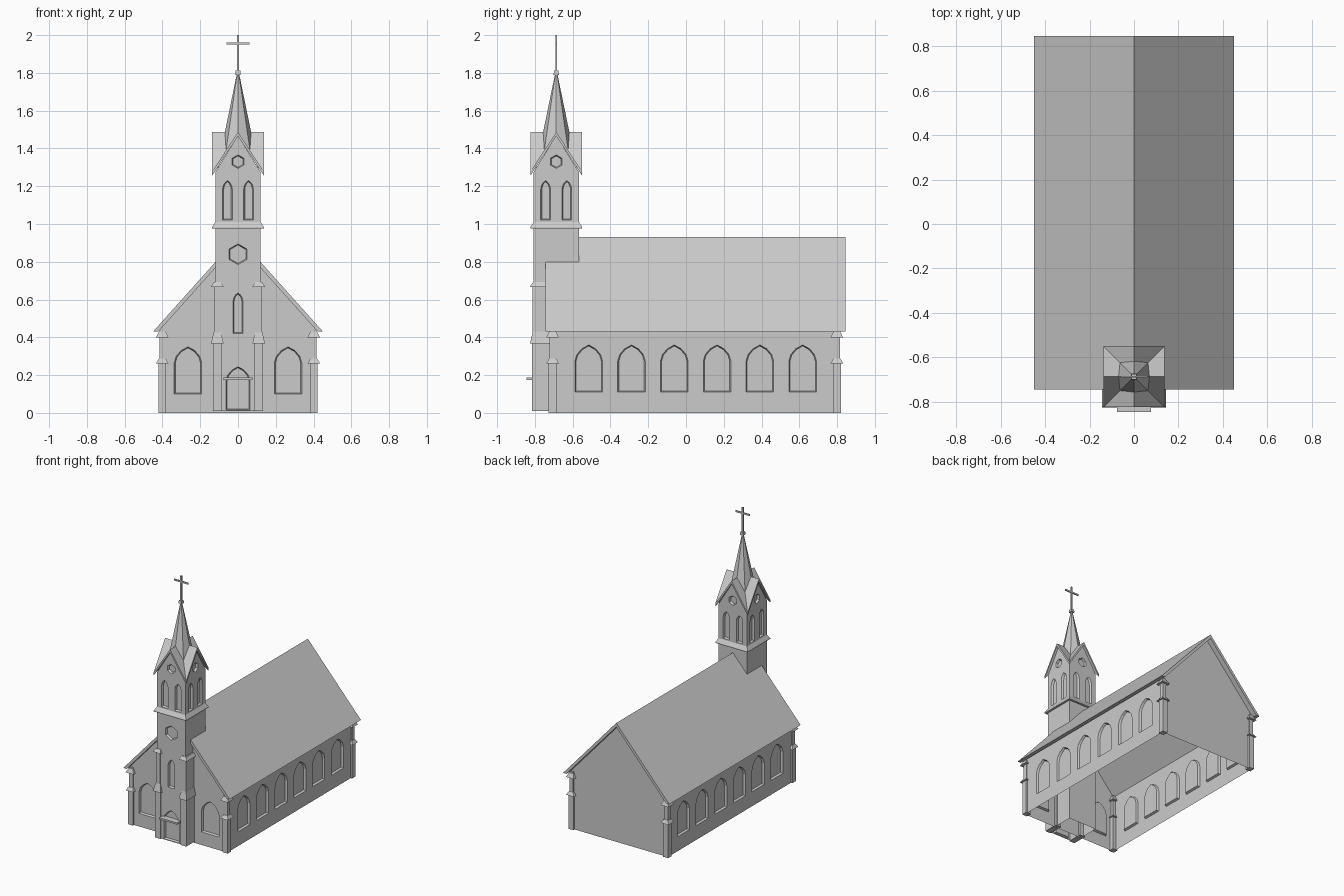
import bpy, bmesh, math
from mathutils import Matrix, Vector

if "Cube" in bpy.data.objects:
    bpy.data.objects.remove(bpy.data.objects["Cube"])

TY = -0.687          # tower centre along y
TH = 0.12            # tower half width


def finish(name, bm):
    me = bpy.data.meshes.new(name)
    bm.to_mesh(me)
    bm.free()
    ob = bpy.data.objects.new(name, me)
    bpy.context.collection.objects.link(ob)
    return ob


def taper(name, x0, x1, y0, y1, z0, z1, inset=0.0):
    """Box whose top is drawn in by inset on all sides."""
    bm = bmesh.new()
    lo = [bm.verts.new(p) for p in ((x0, y0, z0), (x1, y0, z0), (x1, y1, z0), (x0, y1, z0))]
    i = inset
    hi = [bm.verts.new(p) for p in ((x0+i, y0+i, z1), (x1-i, y0+i, z1), (x1-i, y1-i, z1), (x0+i, y1-i, z1))]
    bm.faces.new(lo[::-1])
    bm.faces.new(hi)
    for k in range(4):
        n = (k + 1) % 4
        bm.faces.new((lo[k], lo[n], hi[n], hi[k]))
    return finish(name, bm)


def prism(name, pts, y0, y1):
    """Extrude an x-z profile along y."""
    bm = bmesh.new()
    f = bm.faces.new([bm.verts.new((x, y0, z)) for x, z in pts])
    g = bmesh.ops.extrude_face_region(bm, geom=[f])['geom']
    bmesh.ops.translate(bm, vec=(0, y1 - y0, 0), verts=[v for v in g if isinstance(v, bmesh.types.BMVert)])
    bmesh.ops.recalc_face_normals(bm, faces=bm.faces)
    return finish(name, bm)


def arch(u, half, z0, z1, rise):
    """Window outline with a faceted pointed arch."""
    s = z1 - rise
    right = [(half, s), (half * 0.86, s + rise * 0.4), (half * 0.5, s + rise * 0.76)]
    pts = [(-half, z0), (half, z0)] + right + [(0, z1)] + [(-a, b) for a, b in right[::-1]]
    return [(u + a, b) for a, b in pts]


def hexagon(z, r):
    return [(r * math.sin(k * math.pi / 3), z + r * math.cos(k * math.pi / 3)) for k in range(6)]


def wall(name, outline, holes, dist, angle, centre=(0, 0), depth=0.016):
    """Flat wall with recessed openings; angle 0 faces the front."""
    bm = bmesh.new()

    def ring(pts, d):
        return [bm.verts.new((u, d - dist, v)) for u, v in pts]

    edges = []
    loops = []
    for pts in [outline] + holes:
        r = ring(pts, 0)
        loops.append(r)
        edges += [bm.edges.new((r[k], r[(k + 1) % len(r)])) for k in range(len(r))]
    bmesh.ops.triangle_fill(bm, use_beauty=True, edges=edges, normal=(0, -1, 0))
    for pts, r in zip(holes, loops[1:]):
        cu = sum(p[0] for p in pts) / len(pts)
        v0, v1 = min(p[1] for p in pts), max(p[1] for p in pts)
        cv = (v0 + v1) / 2
        b = 0.006
        hw = max(p[0] for p in pts) - cu
        hh = (v1 - v0) / 2
        inner = ring([(cu + (u - cu) * (1 - b / hw), cv + (v - cv) * (1 - b / hh)) for u, v in pts], depth)
        n = len(r)
        for k in range(n):
            bm.faces.new((r[k], r[(k + 1) % n], inner[(k + 1) % n], inner[k]))
        bm.faces.new(inner)
    bmesh.ops.recalc_face_normals(bm, faces=bm.faces)
    if max(bm.faces, key=lambda f: f.calc_area()).normal.y > 0:
        bmesh.ops.reverse_faces(bm, faces=bm.faces)
    bm.transform(Matrix.Translation((centre[0], centre[1], 0)) @ Matrix.Rotation(angle, 4, 'Z'))
    return finish(name, bm)


# Nave walls
WX, YF, YB = 0.41, -0.715, 0.805
gable = [(-WX, 0), (WX, 0), (WX, 0.45), (0, 0.905), (-WX, 0.45)]
wall("front_wall", gable, [arch(s * 0.265, 0.073, 0.10, 0.35, 0.085) for s in (-1, 1)], -YF, 0)
wall("back_wall", gable, [], YB, math.pi)
for s, n in ((1, "right"), (-1, "left")):
    ends = sorted((s * YF, s * YB))
    side = [(ends[0], 0), (ends[1], 0), (ends[1], 0.45), (ends[0], 0.45)]
    wins = [arch(s * (-0.515 + 0.2265 * k), 0.073, 0.11, 0.36, 0.085) for k in range(6)]
    wall(n + "_wall", side, wins, WX, s * math.pi / 2)

# Nave roof
prism("nave_roof", [(-0.45, 0.43), (0, 0.932), (0.45, 0.43), (0.422, 0.43), (0, 0.901), (-0.422, 0.43)], -0.745, 0.845)

# Nave corner buttresses with sloped weatherings
for sx in (-1, 1):
    for y0, y1 in ((-0.728, -0.685), (0.777, 0.82)):
        x0, x1 = sorted((sx * 0.38, sx * 0.422))
        taper("corner_buttress_base", x0, x1, y0, y1, 0, 0.265)
        taper("corner_buttress_shaft", x0 + .006, x1 - .006, y0 + .006, y1 - .006, 0.265, 0.44)
        for z0, z1 in ((0.262, 0.287), (0.398, 0.43)):
            taper("corner_buttress_cap", x0 - .012, x1 + .012, y0 - .012, y1 + .012, z0, z1, 0.015)

# Tower walls, one gabled face per side
lancets = [arch(s * 0.056, 0.026, 1.02, 1.23, 0.045) for s in (-1, 1)]
tower_face = [(-TH, 0.01), (TH, 0.01), (TH, 1.275), (0, 1.467), (-TH, 1.275)]
front_extra = [hexagon(0.84, 0.055), arch(0, 0.027, 0.42, 0.635, 0.045), arch(0, 0.064, 0.015, 0.245, 0.075)]
for k, n in enumerate(("front", "right", "back", "left")):
    holes = lancets + [hexagon(1.33, 0.036)] + (front_extra if k == 0 else [])
    wall("tower_wall_" + n, tower_face, holes, TH, k * math.pi / 2, (0, TY))

# Door canopy and belt course
taper("door_canopy", -0.076, 0.076, -0.845, TY - TH + 0.01, 0.174, 0.187)
taper("tower_belt", -0.137, 0.137, TY - 0.137, TY + 0.137, 0.976, 0.984)
taper("tower_belt_slope", -0.137, 0.137, TY - 0.137, TY + 0.137, 0.984, 1.012, 0.018)

# Tower front buttresses
for sx in (-1, 1):
    x0, x1 = sorted((sx * 0.086, sx * 0.133))
    yf = TY - TH - 0.009
    taper("tower_buttress_base", x0, x1, yf, -0.70, 0.01, 0.375)
    taper("tower_buttress_shaft", x0 + .006, x1 - .006, yf + .004, -0.70, 0.375, 0.675)
    for z0, z1 in ((0.367, 0.43), (0.667, 0.692)):
        taper("tower_buttress_cap", x0 - .01, x1 + .01, yf - .01, -0.70, z0, z1, 0.015)

# Cross-gabled tower roof: eight sloping triangles with thickness
R = 0.137
bm = bmesh.new()
for k in range(4):
    rot = Matrix.Rotation(k * math.pi / 2, 3, 'Z')
    for s in (-1, 1):
        tri = [Vector((0, -R, 1.487)), Vector((0, 0, 1.487)), Vector((s * R, -R, 1.278))]
        top = [bm.verts.new(rot @ p + Vector((0, TY, 0))) for p in tri]
        low = [bm.verts.new(v.co - Vector((0, 0, 0.022))) for v in top]
        bm.faces.new(top)
        bm.faces.new(low[::-1])
        # fascia and eave edge only; inner seams stay open
        bm.faces.new((top[2], top[0], low[0], low[2]))
bmesh.ops.remove_doubles(bm, verts=bm.verts, dist=1e-5)
bmesh.ops.recalc_face_normals(bm, faces=bm.faces)
finish("tower_roof", bm)

# Eight-sided spire
bm = bmesh.new()
z0, z1 = 1.38, 1.80
bmesh.ops.create_cone(bm, cap_ends=True, segments=8, radius1=0.21 * (1.815 - z0), radius2=0.005,
                      depth=z1 - z0, matrix=Matrix.Translation((0, TY, (z0 + z1) / 2)))
finish("spire", bm)

# Finial and cross
taper("finial", -0.014, 0.014, TY - 0.014, TY + 0.014, 1.79, 1.812, 0.002)
taper("cross_post", -0.006, 0.006, TY - 0.004, TY + 0.004, 1.80, 2.0)
taper("cross_bar", -0.06, 0.06, TY - 0.004, TY + 0.004, 1.949, 1.961)
